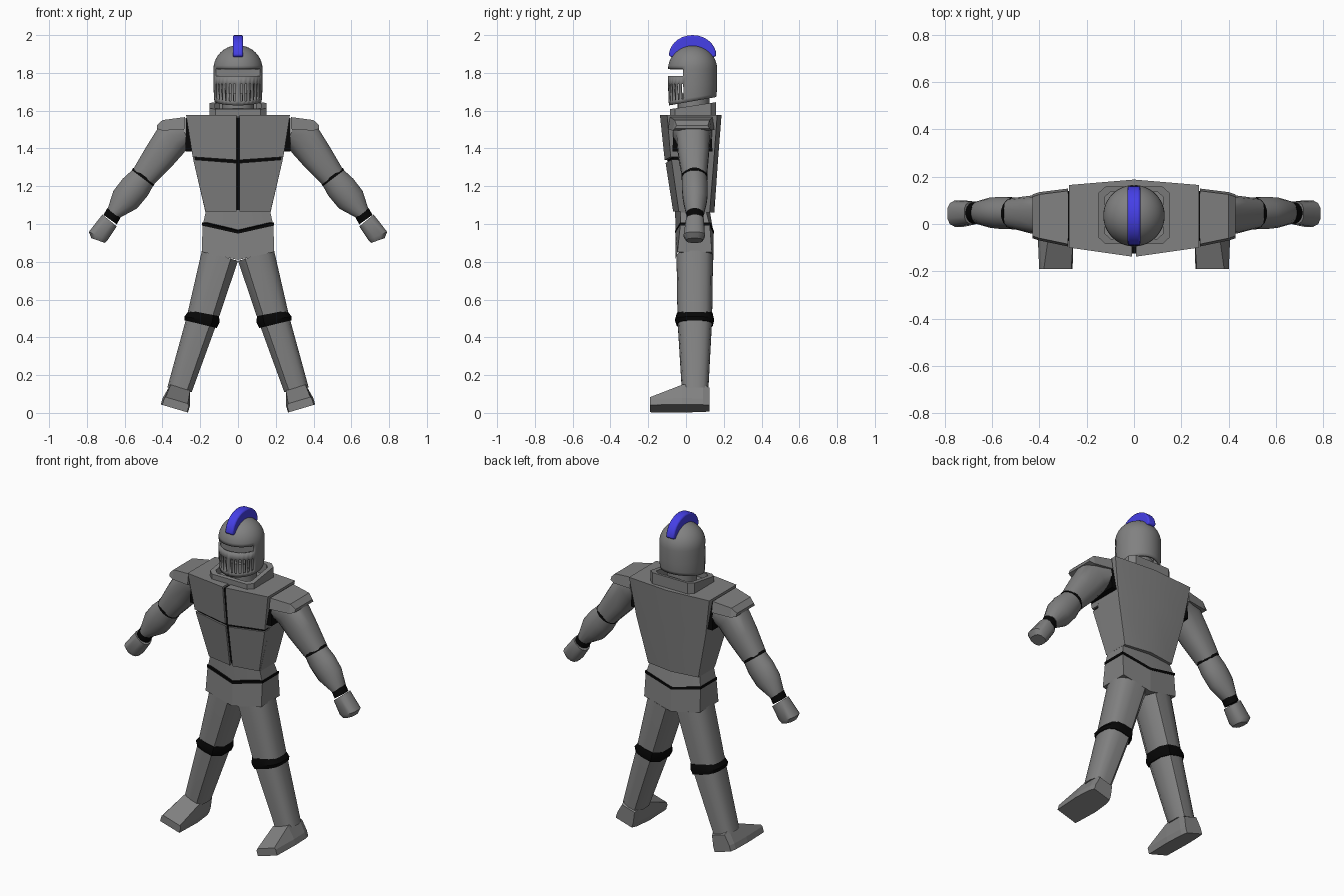
import bpy, bmesh, math
from math import sin, cos, pi, radians

if "Cube" in bpy.data.objects:
    bpy.data.objects.remove(bpy.data.objects["Cube"])


def material(name, rgb):
    m = bpy.data.materials.new(name)
    m.diffuse_color = (*rgb, 1)
    m.use_nodes = True
    m.node_tree.nodes["Principled BSDF"].inputs["Base Color"].default_value = m.diffuse_color
    return m


STEEL = material("steel", (0.22, 0.22, 0.22))
BLACK = material("black", (0.002, 0.002, 0.002))
BLUE = material("blue", (0.06, 0.05, 0.8))


def finish(name, bm, mat=STEEL, mirror=False, smooth=False):
    bmesh.ops.recalc_face_normals(bm, faces=bm.faces)
    me = bpy.data.meshes.new(name)
    bm.to_mesh(me)
    bm.free()
    ob = bpy.data.objects.new(name, me)
    bpy.context.collection.objects.link(ob)
    me.materials.append(mat)
    if mirror:
        ob.modifiers.new("mirror", 'MIRROR').use_mirror_merge = False
    if smooth:
        bpy.ops.object.select_all(action='DESELECT')
        ob.select_set(True)
        bpy.context.view_layer.objects.active = ob
        bpy.ops.object.shade_smooth_by_angle(angle=radians(38))
    return ob


def loft(name, rings, caps=True, **kw):
    """Skin a stack of closed rings of points."""
    bm = bmesh.new()
    vs = [[bm.verts.new(p) for p in r] for r in rings]
    n = len(rings[0])
    for a, b in zip(vs, vs[1:]):
        for i in range(n):
            j = (i + 1) % n
            bm.faces.new((a[i], a[j], b[j], b[i]))
    if caps:
        bm.faces.new(vs[0])
        bm.faces.new(vs[-1])
    return finish(name, bm, **kw)


def oval(n, power=1.0):
    """Unit-square outline; power < 1 squares it off."""
    def f(c):
        return .5 + .5 * math.copysign((abs(c) / cos(pi / n)) ** power, c)
    return [(f(cos(2 * pi * (i + .5) / n)), f(sin(2 * pi * (i + .5) / n))) for i in range(n)]


# leg outline: chamfered on the inside, rounded on the outside
LEG = [(0, .25), (0, .75), (.2, 1), (.55, 1), (.8, .95), (.95, .82), (1, .62),
       (1, .38), (.95, .18), (.8, .05), (.55, 0), (.2, 0)]


def limb(name, sections, outline=oval(16), **kw):
    """Section = inner (x, z), outer (x, z), front y, back y."""
    rings = [[(ax + (bx - ax) * u, y0 + (y1 - y0) * v, az + (bz - az) * u) for u, v in outline]
             for (ax, az), (bx, bz), y0, y1 in sections]
    return loft(name, rings, mirror=True, smooth=True, **kw)


def hexa(w, fc, fs, bs, bc, zs, zc):
    """Six-sided body section, pointed at front and back."""
    return [(0, fc, zc), (w, fs, zs), (w, bs, zs), (0, bc, zc), (-w, bs, zs), (-w, fs, zs)]


# torso: black core, back shell and four front plates
loft("torso_core", [hexa(.262, -.126, -.089, .15, .17, 1.565, 1.565),
                    hexa(.228, -.1, -.068, .13, .15, 1.34, 1.34),
                    hexa(.165, -.058, -.028, .11, .13, 1.075, 1.075)], mat=BLACK)


def back(w, bs, bc, z):
    return [(-w, -.03, z), (w, -.03, z), (w, bs, z), (0, bc, z), (-w, bs, z)]


loft("back_shell", [back(.275, .165, .188, 1.577), back(.238, .148, .17, 1.345),
                    back(.172, .125, .15, 1.06)], smooth=True)


def plate(w, fc, fs, zc, zs):
    return [(.009, fc, zc), (w, fs, zs), (w, -.025, zs), (.009, -.02, zc)]


loft("chest_plate", [plate(.275, -.138, -.1, 1.577, 1.577), plate(.24, -.113, -.081, 1.339, 1.355)],
     mirror=True)
loft("belly_plate", [plate(.237, -.108, -.077, 1.323, 1.341), plate(.172, -.068, -.038, 1.065, 1.065)],
     mirror=True)

# waist, belt line and pelvis
loft("waist", [hexa(.168, -.058, -.03, .105, .125, 1.075, 1.075),
               hexa(.187, -.055, -.028, .125, .145, .995, .955)], smooth=True)
loft("belt", [hexa(.191, -.059, -.032, .129, .148, 1.007, .963),
              hexa(.191, -.059, -.032, .129, .148, .992, .949)], mat=BLACK)
loft("pelvis", [hexa(.188, -.056, -.03, .126, .145, .995, .955),
                hexa(.191, -.056, -.045, .137, .145, .852, .81)])

# legs with knee bands
limb("leg", [((.0, .805), (.191, .86), -.05, .143), ((.11, .48), (.27, .515), -.045, .138),
             ((.245, .11), (.374, .135), -.022, .118)], LEG)
limb("knee_band", [((.1, .512), (.258, .543), -.048, .141), ((.098, .48), (.284, .51), -.058, .148),
                   ((.112, .449), (.282, .49), -.048, .141)], LEG, mat=BLACK)


# feet, rolled outward
def foot_ring(y, u0, u1, h, t0, t1):
    a = radians(16.5)
    pts = [(u0, 0), (u1, 0), (u1, .035), (t1, h), (t0, h), (u0, .035)]
    return [(.265 + u * cos(a) - v * sin(a), y, .002 + u * sin(a) + v * cos(a)) for u, v in pts]


loft("foot", [foot_ring(-.19, .005, .142, .045, .014, .135), foot_ring(-.02, .0, .15, .115, .022, .13),
              foot_ring(.09, .01, .145, .12, .022, .13), foot_ring(.125, .02, .135, .1, .03, .12)],
     mirror=True)

# arms
limb("upper_arm", [((.262, 1.415), (.3, 1.555), -.07, .138), ((.285, 1.378), (.41, 1.53), -.05, .125),
                   ((.35, 1.305), (.485, 1.41), -.04, .12),
                   ((.445, 1.21), (.555, 1.29), -.02, .11)], oval(16, .8))
limb("elbow_band", [((.441, 1.213), (.553, 1.298), -.023, .113),
                    ((.449, 1.2), (.563, 1.286), -.023, .113)], mat=BLACK)
limb("forearm", [((.445, 1.21), (.555, 1.29), -.02, .11), ((.478, 1.15), (.61, 1.24), -.022, .115),
                 ((.535, 1.082), (.66, 1.175), -.016, .112),
                 ((.628, 1.032), (.69, 1.08), .0, .096)])
limb("wrist_band", [((.622, 1.033), (.692, 1.084), .002, .092),
                    ((.642, .998), (.712, 1.048), .002, .092)], mat=BLACK)
limb("hand", [((.642, .987), (.718, 1.05), .0, .094), ((.688, .918), (.79, .958), -.012, .1),
              ((.705, .9), (.776, .925), .002, .088)], oval(12, .75))


# shoulder pads with black joint next to the torso
def pad(x, y0, y1, z0, z1):
    return [(x, y0, z0), (x, y1, z0), (x, y1 - .01, z1), (x, y0 + .01, z1)]


loft("shoulder_joint", [pad(.235, -.07, .138, 1.385, 1.56), pad(.279, -.072, .14, 1.385, 1.56)],
     mat=BLACK, mirror=True)
loft("shoulder_pad", [pad(.28, -.095, .15, 1.5, 1.566), pad(.4, -.07, .135, 1.495, 1.55),
                      pad(.43, -.06, .125, 1.505, 1.522)], mirror=True)


# hollow collar and neck
def collar_ring(a, low, high):
    pts = []
    for sx, sy in ((1, 1), (-1, 1), (-1, -1), (1, -1)):
        c = [(sx * .15 * a, .037 + sy * .095 * a), (sx * .12 * a, .037 + sy * .122 * a)]
        pts += c if sx * sy > 0 else c[::-1]
    return [(x, y, low + (high - low) * (y + .085) / .245) for x, y in pts]


loft("collar", [collar_ring(1, 1.57, 1.57), collar_ring(1, 1.608, 1.645),
                collar_ring(.82, 1.608, 1.645), collar_ring(.82, 1.57, 1.57)], caps=False)
loft("neck", [[(.085 * cos(t * pi / 12), .04 + .085 * sin(t * pi / 12), z) for t in range(24)]
              for z in (1.56, 1.69)], smooth=True)

# helmet: revolved shell with an eye slit and a barred grille
N, R, CY = 64, .13, .035
rows = [(R * .96, 1.628, 1.672), (R * .98, 1.65, 1.69), (R, 1.74, 1.74), (R, 1.783, 1.783), (R, 1.82, 1.82)]
rows += [(R * cos(t * pi / 20), 1.82 + .126 * sin(t * pi / 20), None) for t in range(1, 10)]
bm = bmesh.new()
vs = []
for r, zf, zb in rows:
    ring = []
    for i in range(N):
        a = 2 * pi * i / N
        z = zf if zb is None else zf + (zb - zf) * (1 - cos(a)) / 2
        ring.append(bm.verts.new((r * sin(a), CY - r * cos(a), z)))
    vs.append(ring)
for k in range(len(rows) - 1):
    for i in range(N):
        j = (i + 1) % N
        side = min(i, N - 1 - i)
        if side < 12 and (k == 3 or (k == 1 and side % 2 == 1)):
            continue
        bm.faces.new((vs[k][i], vs[k][j], vs[k + 1][j], vs[k + 1][i]))
top = bm.verts.new((0, CY, 1.946))
for i in range(N):
    bm.faces.new((vs[-1][i], vs[-1][(i + 1) % N], top))
helmet = finish("helmet", bm, smooth=True)
sol = helmet.modifiers.new("shell", 'SOLIDIFY')
sol.thickness, sol.offset = .012, -1

# inner wall behind the openings
loft("face_wall", [[(-.119, -.013, z), (.119, -.013, z), (.1, .05, z), (-.1, .05, z)] for z in (1.67, 1.84)])

# blue crest
K = 14
profile = [(CY + .126 * cos(pi * i / K), 1.89 + .11 * sin(pi * i / K)) for i in range(K + 1)]
profile += [(CY - .105 * cos(radians(28) + (pi - radians(56)) * i / K),
             1.82 + .118 * sin(radians(28) + (pi - radians(56)) * i / K)) for i in range(K + 1)]
crest = loft("crest", [[(x, y, z) for y, z in profile] for x in (-.027, .027)], mat=BLUE, smooth=True)
bev = crest.modifiers.new("bevel", 'BEVEL')
bev.width, bev.segments, bev.limit_method, bev.angle_limit = .008, 2, 'ANGLE', radians(50)
